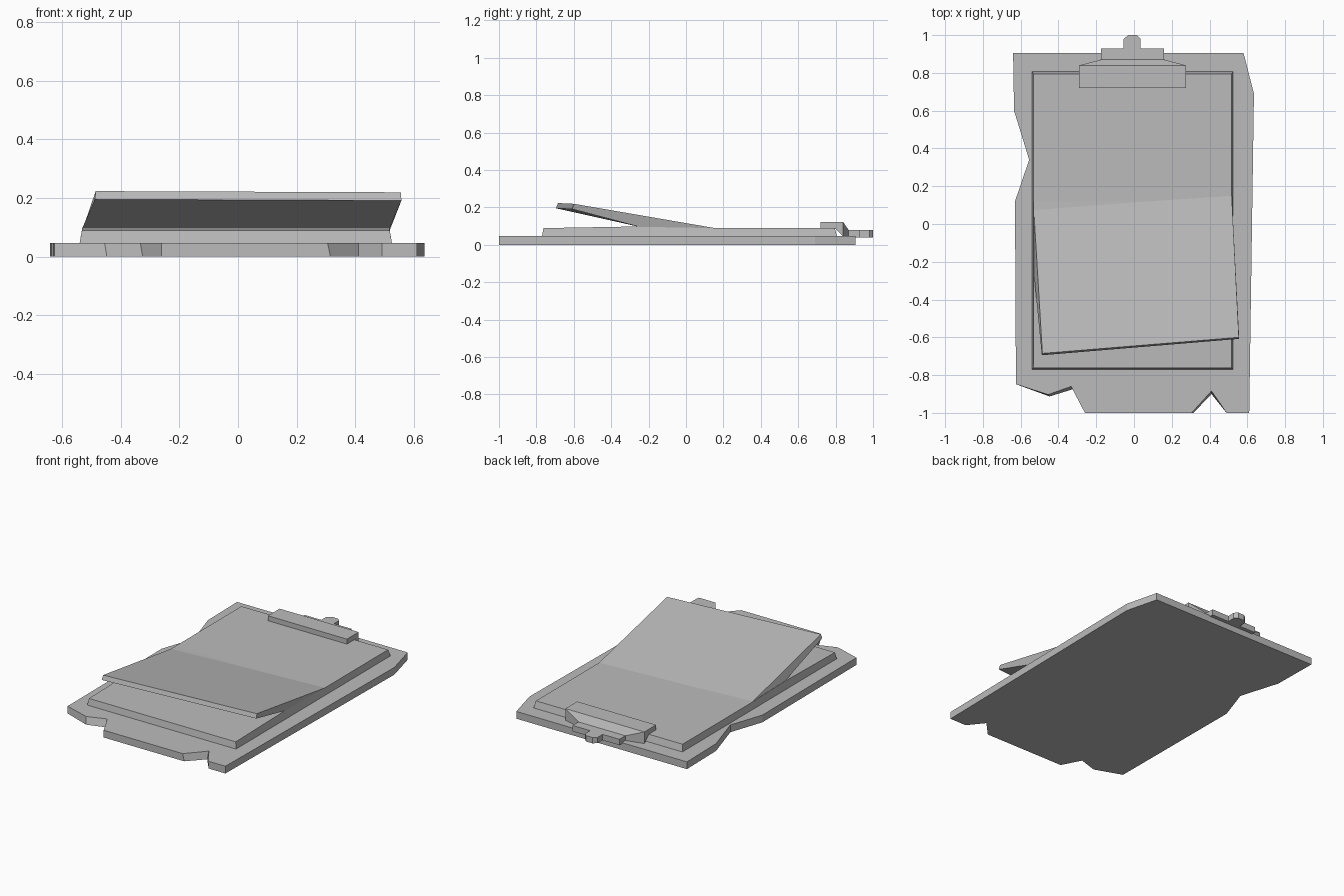
import bpy
import bmesh

default = bpy.data.objects.get("Cube")
if default:
    bpy.data.objects.remove(default, do_unlink=True)

grey = bpy.data.materials.new("plain_grey")
grey.use_nodes = True
colour = (0.5, 0.5, 0.5, 1)
grey.diffuse_color = colour
grey.node_tree.nodes["Principled BSDF"].inputs["Base Color"].default_value = colour


def loft(name, *loops):
    """Closed solid through matching loops of points, flat shaded."""
    bm = bmesh.new()
    rings = [[bm.verts.new(p) for p in loop] for loop in loops]
    bm.faces.new(rings[0])
    bm.faces.new(rings[-1])
    for a, b in zip(rings, rings[1:]):
        for i in range(len(a)):
            j = (i + 1) % len(a)
            bm.faces.new((a[i], a[j], b[j], b[i]))
    bmesh.ops.recalc_face_normals(bm, faces=bm.faces)
    mesh = bpy.data.meshes.new(name)
    bm.to_mesh(mesh)
    bm.free()
    mesh.materials.append(grey)
    obj = bpy.data.objects.new(name, mesh)
    bpy.context.collection.objects.link(obj)
    return obj


def slab(name, outline, z0, z1):
    return loft(name, [(x, y, z0) for x, y in outline], [(x, y, z1) for x, y in outline])


# Worn backing board; the front chips lean back slightly towards the top
board = [(-0.64, 0.905), (0.58, 0.905), (0.635, 0.69), (0.61, -1), (0.49, -1),
         (0.41, -0.9), (0.315, -1), (-0.26, -1), (-0.325, -0.875), (-0.447, -0.913),
         (-0.625, -0.848), (-0.63, 0.12), (-0.555, 0.34), (-0.635, 0.6)]
lean = {5: (0, 0.016), 6: (-0.01, 0), 8: (-0.008, 0.015), 9: (-0.008, 0.01)}
board_top = []
for i, (x, y) in enumerate(board):
    dx, dy = lean.get(i, (0, 0))
    board_top.append((x + dx, y + dy, 0.047))
loft("backing_board", [(x, y, 0) for x, y in board], board_top)

# Paper stack: tapered sides, top rising a little towards the curled sheets
profile = [(0, -0.77, 0.045), (0.008, -0.762, 0.089), (0.008, -0.25, 0.098),
           (0.008, 0.12, 0.09), (0.008, 0.795, 0.09), (0, 0.808, 0.045)]
loft("paper_stack",
     [(-0.54 + inset, y, z) for inset, y, z in profile],
     [(0.525 - inset, y, z) for inset, y, z in profile])

# Lifted sheets: fold line, free edge top, free edge bottom, root below
loft("lifted_sheets",
     [(-0.531, 0.085, 0.089), (-0.485, -0.685, 0.223), (-0.488, -0.695, 0.195), (-0.531, -0.25, 0.096)],
     [(0.517, 0.155, 0.089), (0.555, -0.6, 0.219), (0.557, -0.608, 0.191), (0.517, -0.25, 0.096)])


# Clip: pressing lip and a neck narrowing to the rear plate
def section(x0, x1, y, z0, z1):
    return [(x0, y, z0), (x1, y, z0), (x1, y, z1), (x0, y, z1)]


loft("clip_lip", section(-0.29, 0.275, 0.72, 0.085, 0.122),
     section(-0.29, 0.275, 0.80, 0.085, 0.122),
     section(-0.29, 0.275, 0.84, 0.045, 0.122),
     section(-0.175, 0.16, 0.87, 0.04, 0.078))

# Rear plate with a chamfered hanging tab
slab("clip_plate", [(-0.175, 0.865), (0.16, 0.865), (0.16, 0.93), (0.035, 0.93), (0.035, 0.98),
                    (0.015, 1), (-0.03, 1), (-0.055, 0.98), (-0.055, 0.93), (-0.175, 0.93)],
     0.04, 0.078)
